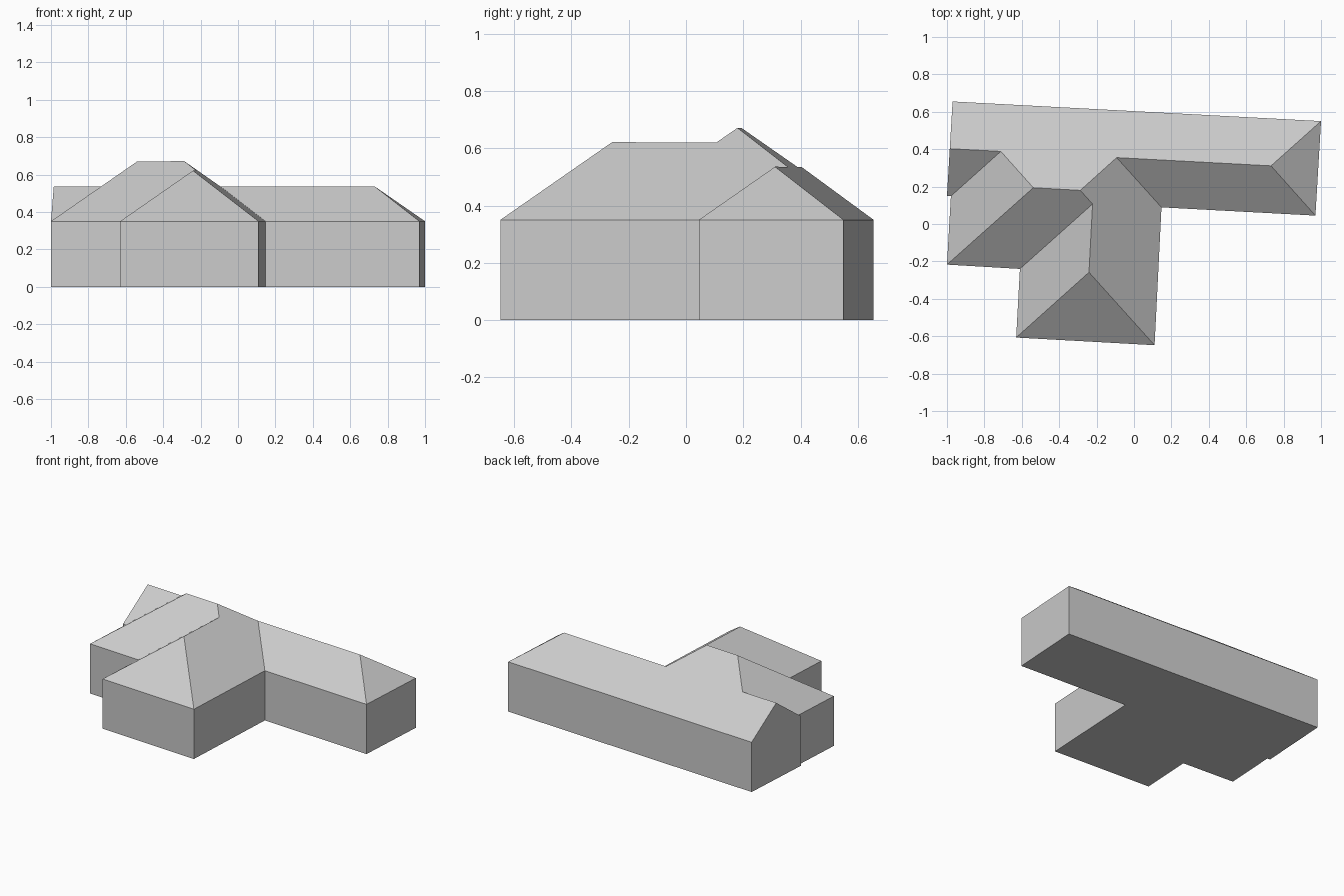
import bpy
import bmesh
from mathutils import Vector, Matrix

cube = bpy.data.objects.get("Cube")
if cube:
    bpy.data.objects.remove(cube)

EAVE = 0.35    # height of the wall tops
PITCH = 0.733  # rise per unit of run, shared by every slope

grey = bpy.data.materials.new("plain grey")
grey.use_nodes = True
grey.diffuse_color = (0.6, 0.6, 0.6, 1)
grey.node_tree.nodes["Principled BSDF"].inputs["Base Color"].default_value = (0.6, 0.6, 0.6, 1)

# Plan corners, counterclockwise from the back left
plan = {
    "back_left": (-0.97, 0.655),
    "gable_front": (-1.0, 0.15),
    "step": (-0.979, 0.149),
    "side_front": (-1.0, -0.217),
    "side_inner": (-0.61, -0.24),
    "wing_left": (-0.63, -0.607),
    "wing_right": (0.11, -0.648),
    "wing_inner": (0.147, 0.089),
    "right_front": (0.97, 0.045),
    "right_back": (1.0, 0.55),
}
eave = {name: Vector((x, y, EAVE)) for name, (x, y) in plan.items()}


def slope(start, end, rise=PITCH):
    """Plane (normal, offset) rising inward from the eave start-end."""
    a, b = eave[start], eave[end]
    along = (b - a).normalized()
    inward = Vector((-along.y, along.x, 0))
    normal = inward if rise is None else Vector((0, 0, 1)) - inward * rise
    return normal, normal.dot(a)


def meet(*planes):
    """Point shared by three planes."""
    return Matrix([n for n, d in planes]).inverted() @ Vector([d for n, d in planes])


def build(name, faces):
    bm = bmesh.new()
    for points in faces:
        bm.faces.new([bm.verts.new(p) for p in points])
    bmesh.ops.remove_doubles(bm, verts=bm.verts, dist=0.0005)
    mesh = bpy.data.meshes.new(name)
    bm.to_mesh(mesh)
    bm.free()
    mesh.materials.append(grey)
    obj = bpy.data.objects.new(name, mesh)
    bpy.context.collection.objects.link(obj)
    return obj


# Roof slopes
back = slope("right_back", "back_left")
gable = slope("back_left", "gable_front", None)
left = slope("step", "side_front")
middle = slope("side_front", "side_inner")
wing_west = slope("side_inner", "wing_left")
wing_south = slope("wing_left", "wing_right")
wing_east = slope("wing_right", "wing_inner")
front = slope("wing_inner", "right_front")
right = slope("right_front", "right_back")

# Ridge ends and valley tops
gable_peak = meet(gable, back, front)
left_valley = meet(left, back, front)
top_left = meet(left, back, middle)
top_right = meet(wing_east, back, middle)
wing_back = meet(wing_east, wing_west, middle)
wing_front = meet(wing_east, wing_west, wing_south)
right_valley = meet(wing_east, back, front)
right_peak = meet(right, back, front)

e = eave
build("roof", [
    [e["right_back"], e["back_left"], gable_peak, left_valley, top_left,
     top_right, right_valley, right_peak],
    [e["gable_front"], e["step"], left_valley, gable_peak],
    [e["step"], e["side_front"], top_left, left_valley],
    [e["side_front"], e["side_inner"], wing_back, top_right, top_left],
    [e["side_inner"], e["wing_left"], wing_front, wing_back],
    [e["wing_left"], e["wing_right"], wing_front],
    [e["wing_right"], e["wing_inner"], right_valley, top_right, wing_back, wing_front],
    [e["wing_inner"], e["right_front"], right_peak, right_valley],
    [e["right_front"], e["right_back"], right_peak],
])

# Walls, gable end and floor
top = list(eave.values())
base = [Vector((p.x, p.y, 0)) for p in top]
walls = [[base[i - 1], base[i], top[i], top[i - 1]] for i in range(len(top))]
walls.append([e["back_left"], e["gable_front"], gable_peak])
walls.append(base[::-1])
build("walls", walls)
